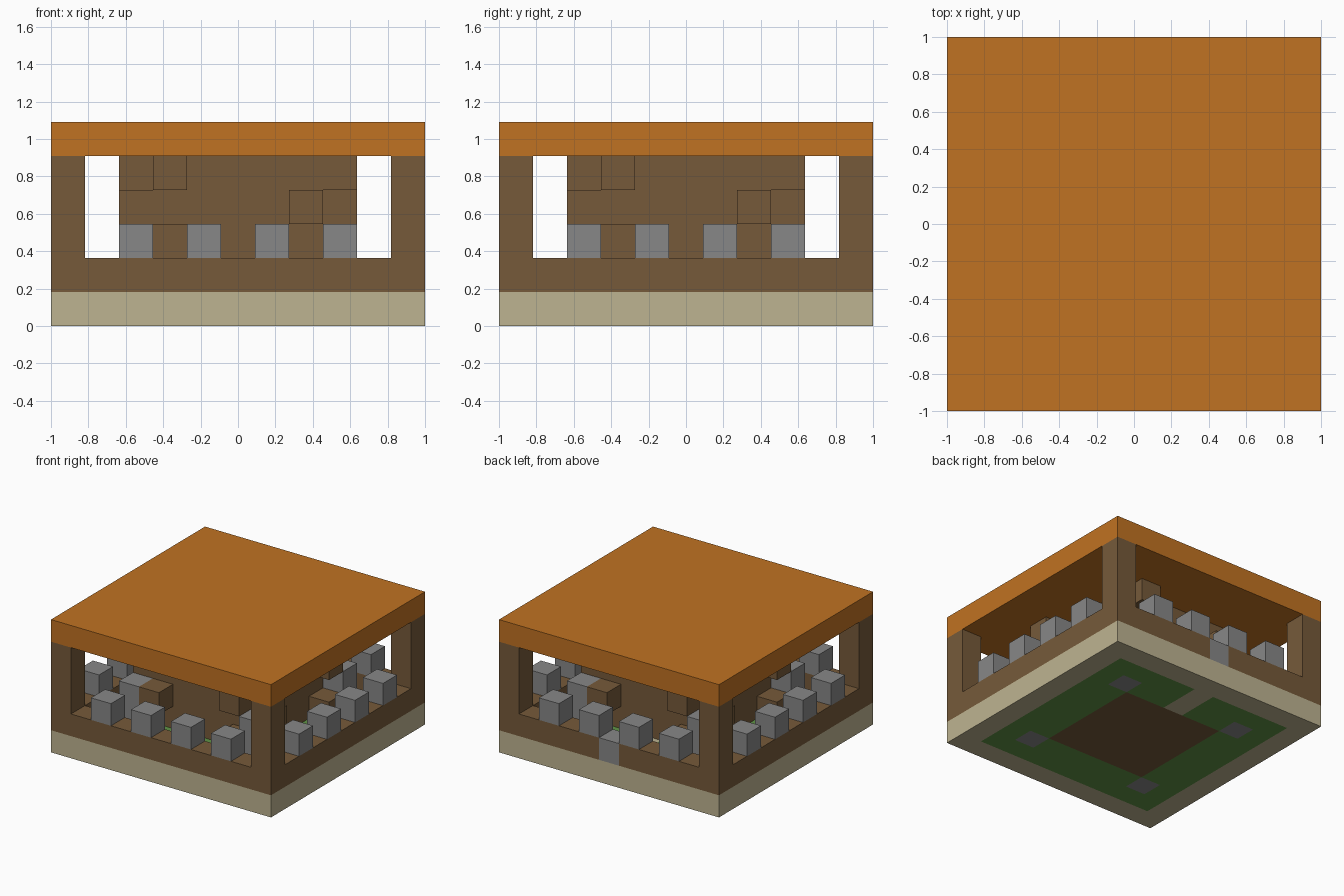
import bpy, bmesh
from math import pi
from mathutils import Matrix, Vector

CELL = 2 / 11            # the model sits on an 11 x 11 grid of cells
MID = Vector((5.5, 5.5, 0))
ALL, NOT_BACK, BACK, ONCE = (0, 1, 2, 3), (0, 1, 3), (2,), (0,)

old = bpy.data.objects.get("Cube")
if old:
    bpy.data.objects.remove(old, do_unlink=True)


def material(name, srgb):
    """Flat material from an 8-bit display colour."""
    def linear(c):
        c /= 255
        return c / 12.92 if c <= 0.04045 else ((c + 0.055) / 1.055) ** 2.4
    rgba = [linear(c) for c in srgb] + [1]
    mat = bpy.data.materials.new(name)
    mat.use_nodes = True
    mat.diffuse_color = rgba
    shader = next(n for n in mat.node_tree.nodes if n.type == "BSDF_PRINCIPLED")
    shader.inputs["Base Color"].default_value = rgba
    return mat


def part(name, mat, boxes, turns=ALL):
    """Join boxes given by two grid corners, repeated by quarter turns from the front."""
    bm = bmesh.new()
    for turn in turns:
        spin = Matrix.Rotation(turn * pi / 2, 4, "Z")
        for low, high in boxes:
            low, high = Vector(low), Vector(high)
            place = Matrix.Translation((low + high) / 2 - MID)
            size = Matrix.Diagonal((*(high - low), 1))
            bmesh.ops.create_cube(bm, size=1,
                                  matrix=Matrix.Scale(CELL, 4) @ spin @ place @ size)
    mesh = bpy.data.meshes.new(name)
    bm.to_mesh(mesh)
    bm.free()
    mesh.materials.append(mat)
    obj = bpy.data.objects.new(name, mesh)
    bpy.context.collection.objects.link(obj)
    return obj


def block(x, y, z, height=1):
    """One grid cell, optionally taller."""
    return (x, y, z), (x + 1, y + 1, z + height)


sand = material("sand", (190, 180, 145))
wood = material("brown wood", (118, 90, 58))
grass = material("grass green", (96, 148, 70))
stone = material("grey stone", (135, 135, 135))
orange = material("orange planks", (192, 114, 34))

# Ground layer: sand border, lawn and the path to the back entrance
part("base_border", sand, [((0, 0, 0), (10, 1, 1))])
part("lawn", grass, [((1, 1, 0), (5, 2, 1)), ((6, 1, 0), (8, 2, 1)),
                     ((1, 2, 0), (2, 3, 1)), ((3, 2, 0), (5, 3, 1)),
                     ((6, 2, 0), (8, 3, 1))])
path_strip = [((5, 1, 0), (6, 3, 1))]
part("lawn_middles", grass, path_strip, NOT_BACK)
part("entrance_path", sand, path_strip, BACK)

# Outer wall with a stone door block at the back
part("outer_wall", wood, [((0, 0, 1), (5, 1, 2)), ((6, 0, 1), (10, 1, 2))])
part("wall_middles", wood, [block(5, 0, 1)], NOT_BACK)
part("entrance_door", stone, [block(5, 0, 1)], BACK)

# Corner pillars and battlements standing on the wall
part("corner_pillars", wood, [block(0, 0, 2, 3)])
part("battlements", stone, [block(x, 0, 2) for x in (2, 4, 6, 8)])

# Central tower, the steps climbing around it and the stone posts at its corners
part("tower", wood, [((3, 3, 0), (8, 8, 5))], ONCE)
part("tower_steps", wood, [block(x, 2, z) for x, z in ((7, 1), (3, 2), (7, 3), (3, 4))])
part("stone_posts", stone, [block(2, 2, 0, 3)])

# Flat roof
part("roof", orange, [((0, 0, 5), (11, 11, 6))], ONCE)
